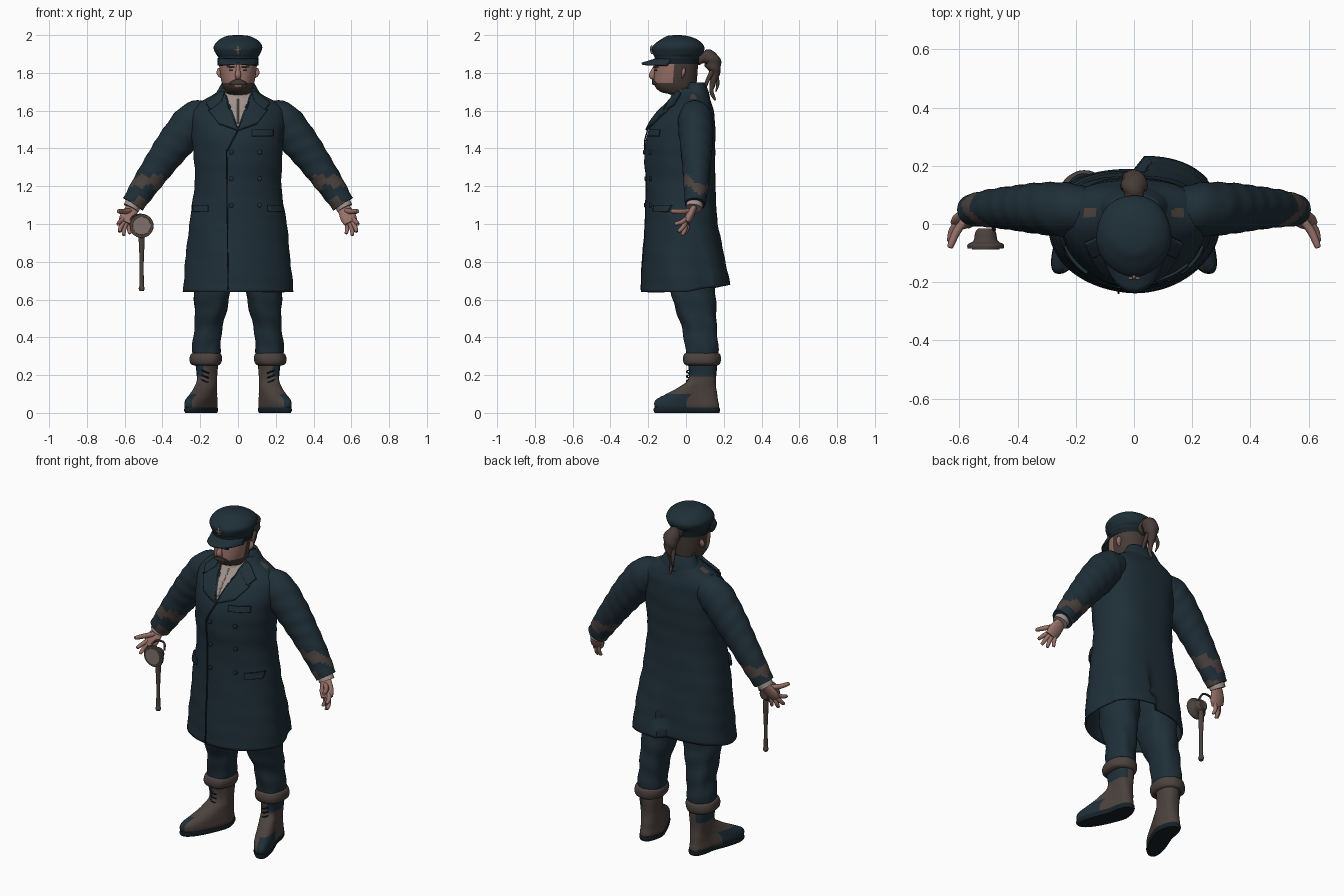
import bpy, bmesh, math
from mathutils import Vector
from mathutils.bvhtree import BVHTree

if "Cube" in bpy.data.objects:
    bpy.data.objects.remove(bpy.data.objects["Cube"])


def material(name, r, g, b):
    m = bpy.data.materials.new(name)
    m.use_nodes = True
    m.diffuse_color = (r, g, b, 1)
    m.node_tree.nodes["Principled BSDF"].inputs["Base Color"].default_value = (r, g, b, 1)
    return m


navy = material("navy wool", .0135, .028, .039)
dark = material("dark navy", .008, .015, .02)
brown = material("worn brown leather", .07, .054, .048)
skin = material("skin", .31, .165, .14)
hair = material("brown hair", .062, .045, .039)
linen = material("pale linen", .35, .285, .26)
glass = material("dull glass", .22, .165, .15)


def finish(name, bm, mats, rule=None, mirror=False, thick=0, offset=-1):
    """Turn a bmesh into a smooth object with optional mirroring, thickness and colour rule."""
    bmesh.ops.recalc_face_normals(bm, faces=bm.faces)
    me = bpy.data.meshes.new(name)
    bm.to_mesh(me)
    bm.free()
    ob = bpy.data.objects.new(name, me)
    bpy.context.collection.objects.link(ob)
    for m in mats if isinstance(mats, tuple) else (mats,):
        me.materials.append(m)
    if rule:
        for p in me.polygons:
            p.material_index = int(rule(*p.center))
    bpy.ops.object.select_all(action='DESELECT')
    ob.select_set(True)
    bpy.context.view_layer.objects.active = ob
    bpy.ops.object.shade_smooth_by_angle(angle=math.radians(45))
    if thick:
        s = ob.modifiers.new("thickness", 'SOLIDIFY')
        s.thickness, s.offset = thick, offset
    if mirror:
        ob.modifiers.new("mirror", 'MIRROR')
    return ob


def spline(rows, n):
    """Smoothly resample rows of numbers."""
    rows = [Vector(r) for r in rows]
    rows = [rows[0]] + rows + [rows[-1]]
    out = []
    for a, b, c, d in zip(rows, rows[1:], rows[2:], rows[3:]):
        for i in range(n):
            t = i / n
            out.append(b + (c - a) * (t / 2) + (a * 2 - b * 5 + c * 4 - d) * (t * t / 2)
                       + (b * 3 - a - c * 3 + d) * (t ** 3 / 2))
    return out + [rows[-1]]


def loft(rings, closed):
    """Skin a list of point rings."""
    bm = bmesh.new()
    loops = [[bm.verts.new(p) for p in r] for r in rings]
    k = len(loops[0])
    for lo, hi in zip(loops, loops[1:]):
        for i in range(k):
            j = (i + 1) % k
            bm.faces.new((lo[i], lo[j], hi[j], hi[i]))
    if closed:
        bm.faces.new(loops[0])
        bm.faces.new(loops[-1])
    return bm


def power(v, e):
    return math.copysign(abs(v) ** e, v)


def body(name, rows, mats, n=4, seg=40, square=(2.3, 2.3), wrinkle=0, shape=None, closed=True, **kw):
    """Stack of level sections: height, centre x, half width, front y, back y; squareness front and back."""
    rings = []
    for z, cx, hx, y0, y1 in spline(rows, n):
        ring = []
        for i in range(seg):
            a = math.tau * i / seg
            e = 2 / square[math.sin(a) > 0]
            f = 1 + wrinkle * math.sin(3 * a + 38 * z) * math.cos(2 * a - 17 * z)
            p = Vector((cx + f * hx * power(math.cos(a), e),
                        (y0 + y1) / 2 + f * (y1 - y0) / 2 * power(math.sin(a), e), z))
            ring.append(shape(p) if shape else p)
        rings.append(ring)
    return finish(name, loft(rings, closed), mats, **kw)


def tube(name, rows, mats, n=4, seg=16, flat=1, wrinkle=0, **kw):
    """Round section swept along a path: x, y, z, radius."""
    pts = spline(rows, n)
    d = pts[-1] - pts[0]
    axis = min(range(3), key=lambda k: abs(d[k]))
    ref = Vector([float(k == axis) for k in range(3)])
    rings = []
    for i, p in enumerate(pts):
        t = (pts[min(i + 1, len(pts) - 1)] - pts[max(i - 1, 0)]).to_3d().normalized()
        u = t.cross(ref).normalized()
        v = t.cross(u)
        ring = []
        for k in range(seg):
            a = math.tau * k / seg
            r = p[3] * (1 + wrinkle * math.sin(i * 1.3 + 2 * a))
            ring.append(p.to_3d() + u * (r * flat * math.cos(a)) + v * (r * math.sin(a)))
        rings.append(ring)
    return finish(name, loft(rings, True), mats, **kw)


def surface(ob):
    bpy.context.view_layer.update()
    return BVHTree.FromObject(ob, bpy.context.evaluated_depsgraph_get())


def touch(tree, x, z, side=-1):
    hit = tree.ray_cast(Vector((x, side * 2, z)), Vector((0, -side, 0)))[0]
    return hit or tree.find_nearest(Vector((x, side * .2, z)))[0]


def plate(name, outline, tree, mat, lift=.005, side=-1, thick=.009, mirror=False):
    """Flat outline (x, z) wrapped onto the front or back of a surface."""
    bm = bmesh.new()
    bm.faces.new([bm.verts.new((x, 0, z)) for x, z in outline])
    bmesh.ops.triangulate(bm, faces=bm.faces)
    bmesh.ops.subdivide_edges(bm, edges=bm.edges, cuts=12, use_grid_fill=True)
    for v in bm.verts:
        v.co.y = touch(tree, v.co.x, v.co.z, side).y + side * lift
    return finish(name, bm, mat, mirror=mirror, thick=thick, offset=0)


def box(x0, x1, z0, z1):
    return [(x0, z0), (x1, z0), (x1, z1), (x0, z1)]


# Coat with flared skirt, raised back hem and a kicked-out tail beside the vent
def skirt(p):
    low = max(0, (1 - p.z) / .36)
    if p.y > 0:
        kick = .045 * low if .035 < p.x < .26 else 0
        p = Vector((p.x, p.y + kick, p.z + .2 * p.y * low))
    return p


coat = body("coat", [(.64, 0, .293, -.238, .19), (.8, 0, .279, -.23, .182), (1, 0, .258, -.217, .168),
                     (1.2, 0, .23, -.212, .155), (1.35, 0, .234, -.22, .155), (1.48, 0, .245, -.205, .155),
                     (1.58, 0, .246, -.148, .15), (1.635, 0, .215, -.095, .137), (1.685, 0, .13, -.06, .12),
                     (1.72, 0, .088, -.045, .105)],
            (navy, brown), n=6, seg=96, square=(1.85, 2.6), wrinkle=.012, shape=skirt, closed=False, thick=.01,
            rule=lambda x, y, z: z > 1.6 and abs(abs(x) - .15) < .016 and abs(y - .04) < .016)
front = surface(coat)
body("coat_collar", [(1.66, 0, .135, -.02, .128), (1.7, 0, .112, -.012, .12), (1.748, 0, .085, .005, .1)],
     navy, closed=False, thick=.012)
plate("shirt_front", [(0, 1.505), (.045, 1.6), (.07, 1.7), (-.07, 1.7), (-.045, 1.6)], front, linen)
plate("shirt_placket", box(-.004, .004, 1.53, 1.66), front, glass, .01, thick=.004)
plate("lapels", [(.0, 1.495), (.1, 1.53), (.155, 1.6), (.13, 1.605), (.12, 1.645), (.07, 1.69), (.043, 1.6)],
      front, navy, .012, thick=.014, mirror=True)
plate("collar_points", [(.068, 1.7), (.09, 1.7), (.168, 1.635), (.142, 1.603), (.085, 1.65)],
      front, navy, .018, thick=.016, mirror=True)
plate("front_edge", [(-.055, .65), (-.05, .65), (-.058, 1.38), (0, 1.49), (-.006, 1.495), (-.063, 1.385)],
      front, dark, .006, thick=.006)
plate("side_pocket_flaps", box(.16, .235, 1.065, 1.1), front, navy, .009, thick=.012, mirror=True)
plate("breast_pocket_flap", box(.075, .185, 1.465, 1.5), front, navy, .007)
for x in (-.035, .115):
    for z in (1.1, 1.24, 1.38):
        y = touch(front, x, z).y
        tube("coat_button", [(x, y + .002, z, .012), (x, y - .008, z, .012), (x, y - .011, z, .007)], navy, n=2)

# Sleeves with worn patches above the cuffs
tube("sleeves", [(.14, .05, 1.575, .07), (.228, .05, 1.548, .092), (.325, .054, 1.437, .088),
                 (.405, .055, 1.33, .077), (.488, .054, 1.21, .066), (.556, .048, 1.105, .055)],
     (navy, brown), n=8, seg=32, flat=1.1, wrinkle=.022, mirror=True,
     rule=lambda x, y, z: z < 1.26 and math.sin(50 * z + 22 * y) + .6 * math.sin(70 * x) < -.05)
tube("shirt_cuffs", [(.54, .05, 1.13, .044), (.566, .042, 1.084, .044)], linen, mirror=True)

# Hands, open and turned forward
tube("palms", [(.548, .05, 1.11, .028), (.565, .035, 1.075, .036), (.584, .015, 1.035, .043),
               (.597, .0, 1.005, .036)], skin, flat=.5, mirror=True)
for label, a, b, r in (("thumbs", (.574, .02, 1.07), (.632, -.078, 1.068), .014),
                       ("index_fingers", (.605, .005, 1.03), (.634, -.058, 1.0), .012),
                       ("middle_fingers", (.602, .0, 1.015), (.627, -.04, .96), .012),
                       ("ring_fingers", (.59, .0, 1.005), (.605, -.02, .942), .012),
                       ("little_fingers", (.572, .01, 1.01), (.572, -.005, .95), .011)):
    mid = (Vector(a) + Vector(b)) / 2 + Vector((.006, .004, -.004))
    tube(label, [(*a, r), (*mid, r), (*b, r * .75), (*b, r * .2)], skin, n=3, seg=10, mirror=True)

# Hand lamp hanging from the right hand
lx, lz = -.51, .99
tube("lamp_body", [(lx, -.015, lz, .026), (lx, -.03, lz, .036), (lx, -.058, lz, .042), (lx, -.07, lz, .062),
                   (lx, -.084, lz, .062)], brown, seg=28)
tube("lamp_lens", [(lx, -.08, lz, .049), (lx, -.088, lz, .047)], glass, n=1, seg=28)
tube("lamp_handle", [(lx, -.035, .96, .013), (lx, -.035, .92, .016), (lx, -.035, .8, .011), (lx, -.035, .68, .012),
                     (lx, -.035, .66, .016), (lx, -.035, .645, .012)], brown)
tube("lamp_strap", [(lx + .03, -.02, 1.01, .006), (lx + .015, .0, 1.045, .006), (lx - .035, .0, 1.045, .006),
                    (lx - .06, -.01, 1.02, .006)], brown, seg=8)

# Head with beard and hair
head = body("head", [(1.62, 0, .058, -.05, .06), (1.68, 0, .06, -.075, .055), (1.7, 0, .066, -.135, .05),
                     (1.735, 0, .082, -.167, .055), (1.79, 0, .094, -.168, .06), (1.86, 0, .1, -.16, .064),
                     (1.92, 0, .09, -.14, .06)], (skin, hair), n=8, seg=64, square=(2.1, 2.1),
            rule=lambda x, y, z: z > 1.685 and (y > -.015 or z < 1.748 - 3 * max(0, .02 - abs(x)) * (z > 1.725)
                                                or (abs(x) > .078 and y > -.065)))
face = surface(head)
body("shirt_collar", [(1.6, 0, .085, -.1, .07), (1.66, 0, .078, -.085, .066), (1.71, 0, .072, -.07, .062)],
     linen, closed=False)
tube("nose", [(0, -.16, 1.84, .009), (0, -.173, 1.81, .012), (0, -.18, 1.785, .017), (0, -.165, 1.772, .012)], skin)
tube("ears", [(.088, -.02, 1.775, .007), (.097, -.014, 1.8, .017), (.094, -.01, 1.825, .011)],
     skin, flat=.6, mirror=True)
plate("moustache", [(0, 1.766), (.045, 1.74), (.04, 1.752), (0, 1.772), (-.04, 1.752), (-.045, 1.74)],
      face, hair, .006)
plate("eyebrows", [(.018, 1.826), (.06, 1.828), (.055, 1.838), (.018, 1.836)], face, hair, mirror=True)
plate("eyes", box(.026, .048, 1.811, 1.818), face, dark, .002, thick=.003, mirror=True)
tube("ponytail", [(0, .05, 1.87, .03), (0, .09, 1.88, .032), (0, .128, 1.878, .044), (0, .147, 1.835, .04),
                  (0, .152, 1.79, .024), (0, .14, 1.74, .015), (0, .135, 1.7, .011), (0, .155, 1.655, .006)],
     hair, wrinkle=.1)
for x, y in ((.015, .11), (-.02, .168)):
    tube("hair_wisp", [(x, .145, 1.82, .014), (x * 1.5, y, 1.75, .01), (x, y - .01, 1.7, .003)], hair, seg=8)

# Peaked cap
cap = body("cap", [(1.85, 0, .103, -.16, .064), (1.882, 0, .106, -.164, .07), (1.9, 0, .117, -.173, .09),
                   (1.932, 0, .129, -.181, .098), (1.958, 0, .119, -.16, .084), (1.98, 0, .094, -.127, .055),
                   (1.995, 0, .06, -.1, .01), (2, 0, .02, -.065, -.03)],
           navy, n=5, seg=48, square=(2, 2), wrinkle=.02)
body("cap_band", [(1.848, 0, .107, -.165, .068), (1.88, 0, .109, -.167, .073)], dark, square=(2, 2), n=2, closed=False)
bm = bmesh.new()
rims = []
for s in range(5):
    t = s / 4
    rims.append([bm.verts.new((.107 * math.sin(a), -.05 - (.11 + .075 * t) * math.cos(a),
                               1.872 - .022 * t - .012 * t * abs(math.sin(a))))
                 for a in (math.radians(-75 + 10 * k) for k in range(16))])
for lo, hi in zip(rims, rims[1:]):
    for k in range(15):
        bm.faces.new((lo[k], lo[k + 1], hi[k + 1], hi[k]))
finish("cap_visor", bm, navy, thick=.01, offset=0)
crown = surface(cap)
for label, outline in (("upright", box(-.005, .005, 1.9, 1.945)), ("bar", box(-.02, .02, 1.918, 1.926)),
                       ("foot", box(-.012, .012, 1.9, 1.907))):
    plate("cap_badge_" + label, outline, crown, glass, .006, thick=.008)

# Trousers
body("trousers", [(.27, .168, .058, .01, .16), (.32, .168, .075, -.002, .17), (.45, .157, .074, -.02, .165),
                  (.6, .14, .092, -.073, .156), (.75, .13, .1, -.09, .15), (.95, .11, .105, -.1, .14)],
     navy, n=8, wrinkle=.05, mirror=True)


# Boots with toes turned out, worn toes and rolled tops
def splay(p):
    return Vector((p.x + .4 * max(0, .06 - p.y), p.y, p.z))


body("boots", [(.015, .165, .055, -.16, .172), (.04, .165, .06, -.168, .175), (.07, .165, .058, -.158, .17),
               (.1, .164, .055, -.105, .165), (.135, .163, .053, -.04, .16), (.18, .165, .053, .014, .16),
               (.27, .165, .061, .008, .165)], (brown, navy), n=6, square=(2.3, 2.5), wrinkle=.02, shape=splay,
     mirror=True,
     rule=lambda x, y, z: (z < .1 and y < .02 and x > .19 + .32 * max(0, -y)) or (z > .2 and x > .18))
body("boot_soles", [(0, .165, .057, -.165, .176), (.012, .165, .062, -.172, .18), (.028, .165, .06, -.17, .178)],
     dark, n=2, square=(2.3, 2.5), shape=splay, mirror=True)
body("boot_rolls", [(.252, .17, .066, .0, .168), (.262, .171, .081, -.012, .18), (.288, .171, .086, -.016, .185),
                    (.312, .171, .079, -.01, .178), (.318, .17, .06, .005, .16)], brown, wrinkle=.03, mirror=True)
for k in range(3):
    z = .16 + .025 * k
    tube("boot_lace", [(.155, .014, z, .004), (.175, .003, z + .008, .004), (.195, .014, z + .016, .004)],
         dark, seg=6, mirror=True)
